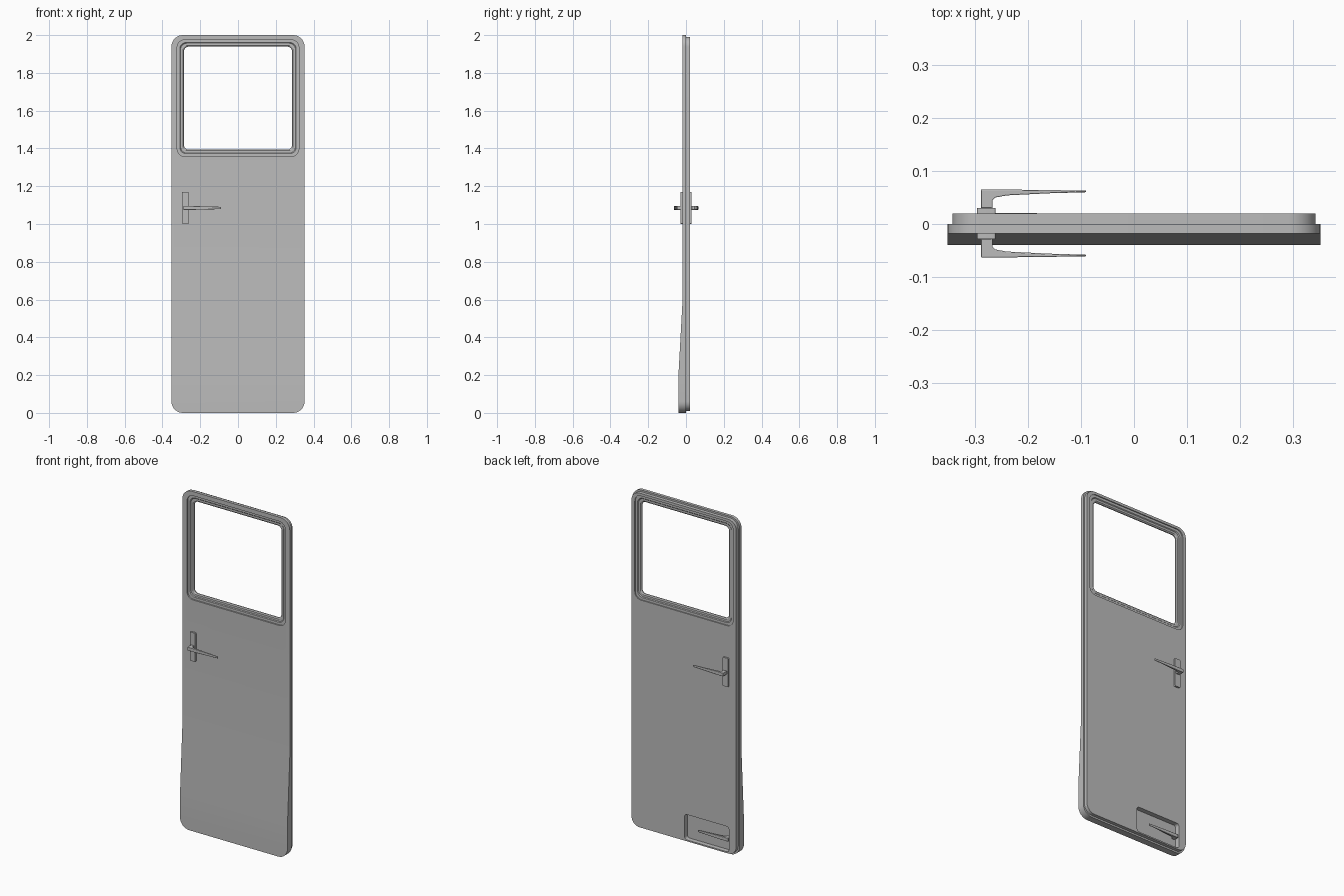
import bpy, bmesh, math
from mathutils import Vector

cube = bpy.data.objects.get("Cube")
if cube:
    bpy.data.objects.remove(cube, do_unlink=True)

grey = bpy.data.materials.new("plain_grey")
grey.use_nodes = True
colour = (0.5, 0.5, 0.5, 1)
grey.diffuse_color = colour
grey.node_tree.nodes["Principled BSDF"].inputs["Base Color"].default_value = colour


def finish(bm, name, bevel=0):
    bmesh.ops.recalc_face_normals(bm, faces=bm.faces)
    mesh = bpy.data.meshes.new(name)
    bm.to_mesh(mesh)
    bm.free()
    mesh.materials.append(grey)
    ob = bpy.data.objects.new(name, mesh)
    bpy.context.collection.objects.link(ob)
    if bevel:
        mod = ob.modifiers.new("soft_edges", "BEVEL")
        mod.width, mod.segments = bevel, 2
    return ob


def activate(ob):
    bpy.ops.object.select_all(action="DESELECT")
    ob.select_set(True)
    bpy.context.view_layer.objects.active = ob


def smooth(ob):
    activate(ob)
    bpy.ops.object.shade_smooth_by_angle(angle=math.radians(30))


def rounded_loop(x0, x1, z0, z1, r, y, steps=8):
    corners = [(x1 - r, z1 - r), (x0 + r, z1 - r), (x0 + r, z0 + r), (x1 - r, z0 + r)]
    loop = []
    for i, (cx, cz) in enumerate(corners):
        for s in range(steps + 1):
            a = math.pi / 2 * (i + s / steps)
            loop.append(Vector((cx + r * math.cos(a), y, cz + r * math.sin(a))))
    return loop


def bridge(bm, a, b):
    for i in range(len(a)):
        j = (i + 1) % len(a)
        bm.faces.new((a[i], a[j], b[j], b[i]))


def slab(x0, x1, z0, z1, r, y0, y1):
    bm = bmesh.new()
    rings = [[bm.verts.new(p) for p in rounded_loop(x0, x1, z0, z1, r, y)] for y in (y0, y1)]
    bridge(bm, *rings)
    for ring in rings:
        bm.faces.new(ring)
    return bm


def cut(ob, cutter):
    mod = ob.modifiers.new("opening", "BOOLEAN")
    mod.operation, mod.solver, mod.object = "DIFFERENCE", "EXACT", cutter
    activate(ob)
    bpy.ops.object.modifier_apply(modifier=mod.name)


# Front shell, thickening towards the bottom
FLARE_TOP, FLARE_LOW = 0.6, 0.2
bm = slab(-0.352, 0.352, 0, 2, 0.06, -0.018, 0)
for z in (FLARE_TOP, FLARE_LOW):
    bmesh.ops.bisect_plane(bm, geom=bm.verts[:] + bm.edges[:] + bm.faces[:],
                           plane_co=(0, 0, z), plane_no=(0, 0, 1))
for v in bm.verts:
    if v.co.y < -0.01:
        t = (FLARE_TOP - v.co.z) / (FLARE_TOP - FLARE_LOW)
        v.co.y -= 0.022 * min(1, max(0, t))
front_shell = finish(bm, "front_shell")

# Slightly smaller inner panel
back_panel = finish(slab(-0.343, 0.343, 0.01, 1.99, 0.052, 0, 0.02), "back_panel")

# Openings for the window and the lower handle pocket
WX, WZ0, WZ1, WR = 0.322, 1.358, 1.975, 0.04
window_cutter = finish(slab(-WX, WX, WZ0, WZ1, WR, -0.1, 0.1), "window_cutter")
pocket_cutter = finish(slab(-0.295, -0.005, 0.018, 0.168, 0.015, -0.008, 0.1), "pocket_cutter")
for part in (front_shell, back_panel):
    for cutter in (window_cutter, pocket_cutter):
        cut(part, cutter)
    smooth(part)
for cutter in (window_cutter, pocket_cutter):
    bpy.data.objects.remove(cutter, do_unlink=True)

# Stepped window frame: (inset, depth) section swept round the opening
section = [(0, -0.01), (0.014, -0.01), (0.018, -0.006), (0.03, -0.006), (0.036, -0.001),
           (0.036, 0.005), (0.03, 0.01), (0.018, 0.01), (0.014, 0.014), (0, 0.014)]
bm = bmesh.new()
rings = [[bm.verts.new(p) for p in rounded_loop(-WX + d, WX - d, WZ0 + d, WZ1 - d, WR - d * 0.4, y)]
         for d, y in section]
for i, ring in enumerate(rings):
    bridge(bm, ring, rings[(i + 1) % len(rings)])
smooth(finish(bm, "window_frame"))


# Door handles
def lever(name, base, side, z):
    outline = [(-0.289, 0), (-0.289, 0.035), (-0.24, 0.035), (-0.16, 0.034), (-0.09, 0.033),
               (-0.09, 0.03), (-0.16, 0.028), (-0.24, 0.024), (-0.262, 0.02), (-0.267, 0.015),
               (-0.267, 0)]
    bm = bmesh.new()
    rings = []
    for s in (-1, 1):
        ring = []
        for x, y in outline:
            half = 0.01 - 0.004 * max(0, (x + 0.24) / 0.15)
            ring.append(bm.verts.new((x, base + side * y, z + s * half)))
        rings.append(ring)
    bridge(bm, *rings)
    for ring in rings:
        bm.faces.new(ring)
    smooth(finish(bm, name, 0.0015))


for label, side, face in (("front", -1, -0.018), ("back", 1, 0.02)):
    outer = face + side * 0.01
    smooth(finish(slab(-0.296, -0.261, 1.0, 1.17, 0.004, face, outer), label + "_handle_plate"))
    lever(label + "_handle", outer, side, 1.085)

# Lower lever sits inside the pocket
lever("pocket_handle", -0.014, 1, 0.09)
